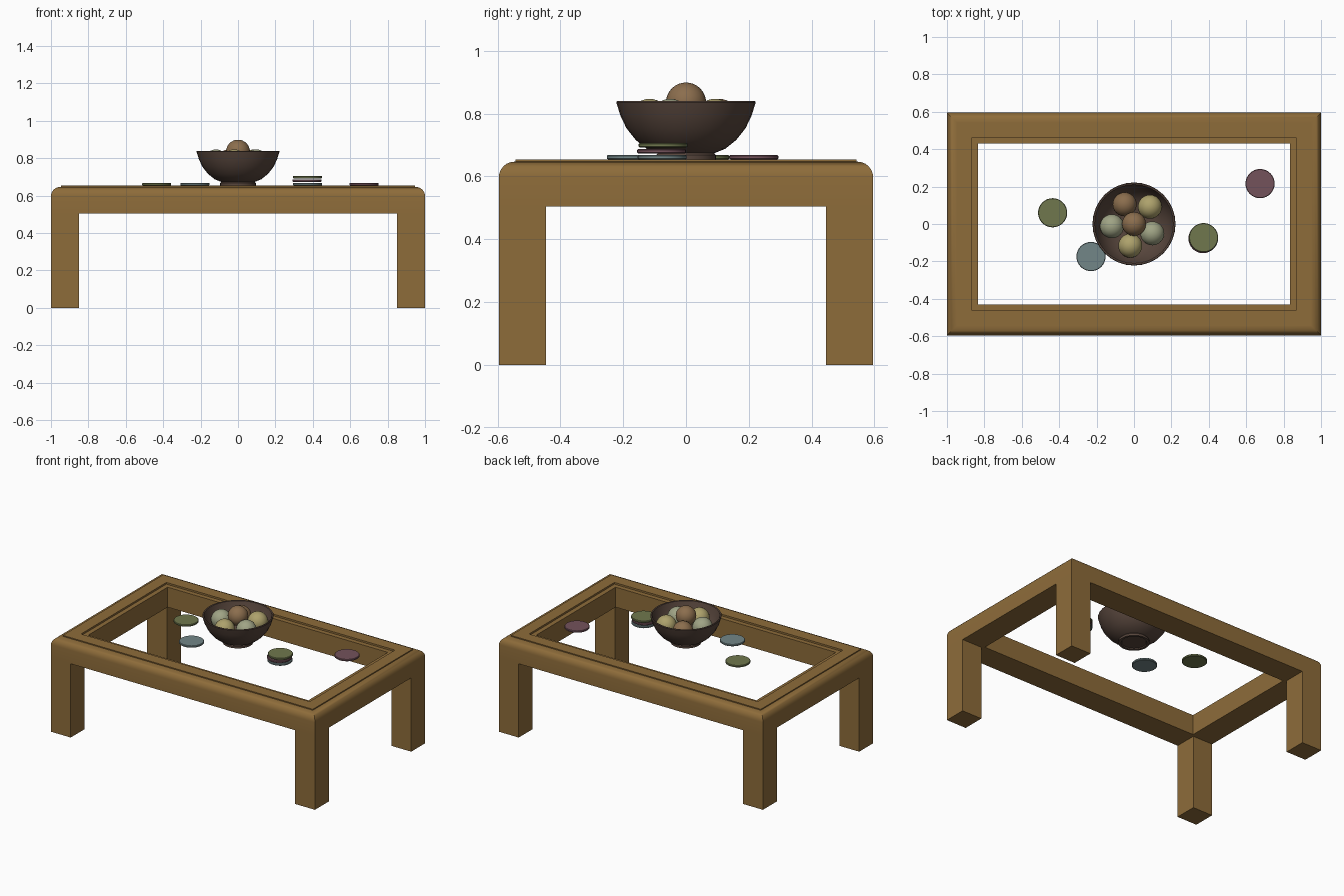
import bpy, bmesh, math

if "Cube" in bpy.data.objects:
    bpy.data.objects.remove(bpy.data.objects["Cube"])


def material(name, rgb):
    m = bpy.data.materials.new(name)
    m.diffuse_color = (*rgb, 1)
    m.use_nodes = True
    m.node_tree.nodes["Principled BSDF"].inputs["Base Color"].default_value = m.diffuse_color
    return m


wood = material("wood", (0.27, 0.15, 0.042))
bowl_wood = material("dark_wood", (0.095, 0.06, 0.045))
green = material("green", (0.16, 0.185, 0.075))
blue = material("blue", (0.17, 0.24, 0.245))
red = material("red", (0.175, 0.085, 0.105))
tan = material("tan", (0.26, 0.155, 0.075))
straw = material("straw", (0.42, 0.36, 0.15))
sage = material("sage", (0.35, 0.37, 0.235))


def finish(name, bm, mat, smooth=True):
    bmesh.ops.recalc_face_normals(bm, faces=bm.faces)
    me = bpy.data.meshes.new(name)
    bm.to_mesh(me)
    bm.free()
    ob = bpy.data.objects.new(name, me)
    bpy.context.collection.objects.link(ob)
    me.materials.append(mat)
    if smooth:
        bpy.ops.object.select_all(action='DESELECT')
        ob.select_set(True)
        bpy.context.view_layer.objects.active = ob
        bpy.ops.object.shade_smooth_by_angle(angle=math.radians(35))
    return ob


def skin(bm, rings, closed):
    """Join neighbouring vertex rings with quads."""
    n, k = len(rings), len(rings[0])
    for i in range(n if closed else n - 1):
        a, b = rings[i], rings[(i + 1) % n]
        for j in range(k):
            bm.faces.new((a[j], a[(j + 1) % k], b[(j + 1) % k], b[j]))


def lathe(name, profile, mat, loc, segments=32):
    """Turn an (r, z) profile around z, capping both ends."""
    bm = bmesh.new()
    rings = []
    for r, z in profile:
        rings.append([bm.verts.new((loc[0] + r * math.cos(math.tau * j / segments),
                                    loc[1] + r * math.sin(math.tau * j / segments),
                                    loc[2] + z)) for j in range(segments)])
    skin(bm, rings, False)
    bm.faces.new(rings[0])
    bm.faces.new(rings[-1])
    return finish(name, bm, mat)


HX, HY = 1.0, 0.596

# Table frame: mitred rails swept from one (inset, z) profile
round_edge = [(0.05 - 0.05 * math.cos(a), 0.597 + 0.05 * math.sin(a))
              for a in (math.radians(15 * i) for i in range(7))]
profile = [(0, 0.505)] + round_edge + [(0.053, 0.647), (0.053, 0.654), (0.134, 0.654),
                                       (0.134, 0.642), (0.166, 0.642), (0.166, 0.505)]
bm = bmesh.new()
skin(bm, [[bm.verts.new((sx * (HX - d), sy * (HY - d), z))
           for sx, sy in ((-1, -1), (1, -1), (1, 1), (-1, 1))] for d, z in profile], True)
finish("table_frame", bm, wood)

# Legs
for sx, side in ((-1, "left"), (1, "right")):
    for sy, end in ((-1, "front"), (1, "back")):
        bm = bmesh.new()
        bmesh.ops.create_cube(bm, size=1)
        bmesh.ops.scale(bm, vec=(0.15, 0.15, 0.507), verts=bm.verts)
        bmesh.ops.translate(bm, vec=(sx * (HX - 0.075), sy * (HY - 0.075), 0.2535), verts=bm.verts)
        finish(f"{end}_{side}_leg", bm, wood, False)

# Bowl with foot and hollow inside
TOP = 0.654
lathe("bowl", [(0.075, 0.006), (0.08, 0), (0.095, 0), (0.095, 0.014), (0.09, 0.02),
               (0.125, 0.034), (0.16, 0.062), (0.19, 0.1), (0.209, 0.14), (0.222, 0.182),
               (0.219, 0.186), (0.211, 0.184), (0.198, 0.142), (0.179, 0.105),
               (0.15, 0.07), (0.115, 0.045), (0.06, 0.03), (0.02, 0.028)],
      bowl_wood, (0, 0, TOP))

# Decorative balls
balls = [(0, 0, 0.835, tan), (-0.05, 0.105, 0.783, tan), (0.085, 0.092, 0.783, straw),
         (-0.118, -0.012, 0.783, sage), (0.098, -0.05, 0.783, sage), (-0.02, -0.116, 0.783, straw)]
for i, (x, y, z, mat) in enumerate(balls):
    bm = bmesh.new()
    bmesh.ops.create_uvsphere(bm, u_segments=24, v_segments=16, radius=0.064)
    bmesh.ops.translate(bm, vec=(x, y, z), verts=bm.verts)
    finish(f"ball_{i + 1}", bm, mat)

# Coasters: three loose, three stacked
coasters = [(-0.435, 0.06, 0, green), (-0.23, -0.174, 0, blue), (0.674, 0.216, 0, red),
            (0.372, -0.076, 0, blue), (0.369, -0.078, 0.019, red), (0.372, -0.073, 0.038, green)]
for i, (x, y, dz, mat) in enumerate(coasters):
    lathe(f"coaster_{i + 1}", [(0.074, 0), (0.078, 0.003), (0.078, 0.011), (0.075, 0.014)],
          mat, (x, y, TOP + dz))
